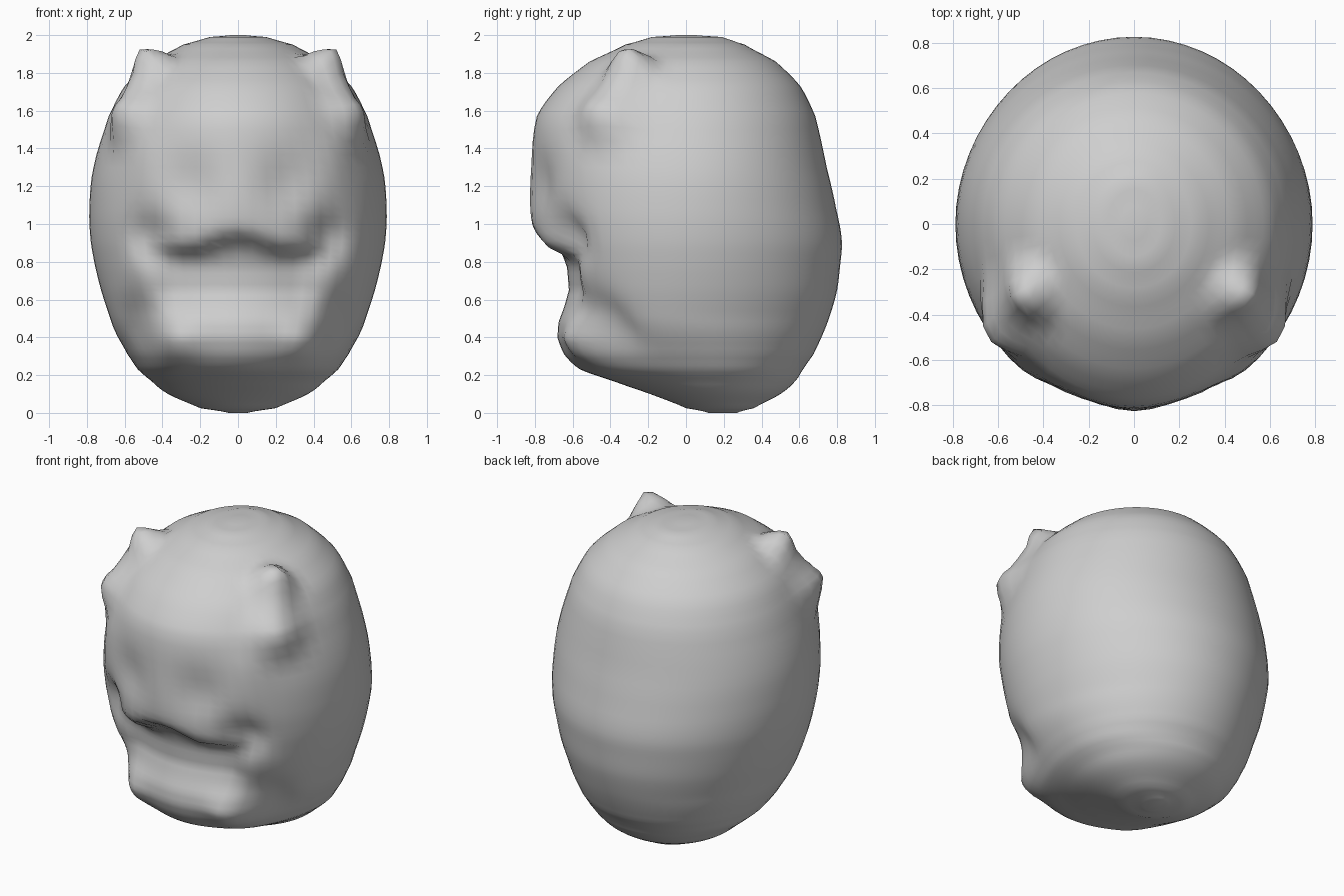
import bpy, bmesh, math
from mathutils import Vector

if "Cube" in bpy.data.objects:
    bpy.data.objects.remove(bpy.data.objects["Cube"])

# Height, half width, front y, back y of the head's cross-sections
ROWS = [
    (0.0, .05, .12, .27), (.025, .20, .0, .36), (.10, .37, -.19, .50),
    (.17, .46, -.39, .58), (.23, .53, -.56, .62), (.31, .585, -.645, .675),
    (.43, .65, -.69, .73), (.54, .69, -.72, .77), (.65, .725, -.745, .80),
    (.77, .755, -.77, .815), (.91, .78, -.80, .825), (1.08, .787, -.825, .795),
    (1.30, .765, -.82, .745), (1.57, .685, -.79, .685), (1.73, .60, -.675, .605),
    (1.86, .46, -.51, .475), (1.95, .29, -.32, .31), (1.99, .15, -.18, .19),
    (2.0, .04, -.05, .05)]
SEGMENTS, STEPS = 64, 4

# Depth of the central mouth recess by height
RECESS = [(.40, 0), (.48, .03), (.56, .08), (.65, .125), (.77, .14), (.84, .13),
          (.90, .10), (.96, .01), (1.0, 0)]

# Soft face features: x, z, x radius, z radius, push in y (+ is a hollow)
FEATURES = [
    (.25, 1.20, .13, .16, .05),    # eye sockets
    (.47, .93, .09, .13, .10),     # cheek hollows
    (.53, .48, .09, .17, .08),     # hollows beside the jaw
    (.35, .36, .11, .13, -.07),    # jaw corners
    (.53, 1.42, .09, .18, -.03)]   # outer brow

# Pointed bumps: base, reach, offset
BUMPS = [
    (Vector((.48, -.31, 1.81)), .17, Vector((.06, -.03, .16))),
    (Vector((.60, -.42, 1.60)), .22, Vector((.08, -.09, .03)))]


def spline(a, b, c, d, t):
    return .5 * (2 * b + (c - a) * t + (2 * a - 5 * b + 4 * c - d) * t * t
                 + (3 * b - a - 3 * c + d) * t ** 3)


def dense_rows():
    rows = []
    for i in range(len(ROWS) - 1):
        p = [ROWS[min(max(i + k, 0), len(ROWS) - 1)] for k in (-1, 0, 1, 2)]
        for s in range(STEPS):
            t = s / STEPS
            row = [spline(*v, t) for v in zip(*p)]
            row[0] = ROWS[i][0] + (ROWS[i + 1][0] - ROWS[i][0]) * t
            rows.append(row)
    rows.append(list(ROWS[-1]))
    return rows


def recess(z):
    for (z0, d0), (z1, d1) in zip(RECESS, RECESS[1:]):
        if z0 <= z < z1:
            return d0 + (d1 - d0) * (z - z0) / (z1 - z0)
    return 0


def sculpt(p):
    side = -1 if p.x < 0 else 1
    x, z = abs(p.x), p.z
    if p.y < -.1:
        fade = min(1, (-.1 - p.y) / .25)
        for fx, fz, rx, rz, push in FEATURES:
            p.y += fade * push * math.exp(-((x - fx) / rx) ** 2 - ((z - fz) / rz) ** 2)
        # mouth recess with an arched upper edge
        drop = .07 * min(1, (x / .2) ** 2) * max(0, min(1, (z - .75) / .1))
        inside = max(0, min(1, (.52 - x) / .22))
        p.y += recess(z + drop) * inside * inside * (3 - 2 * inside)
    m = Vector((x, p.y, p.z))
    for base, reach, offset in BUMPS:
        m += offset * max(0, 1 - (m - base).length / reach)
    return Vector((m.x * side if x > 1e-6 else 0, m.y, m.z))


# Head: loft of the cross-sections
bm = bmesh.new()
rings = []
for z, w, f, b in dense_rows():
    cy = .2 * max(0, 1 - z / .5)
    ring = []
    for k in range(SEGMENTS):
        a = 2 * math.pi * k / SEGMENTS
        c = math.cos(a)
        y = cy + ((b - cy) * c if c > 0 else (cy - f) * c)
        ring.append(bm.verts.new(sculpt(Vector((w * math.sin(a), y, z)))))
    rings.append(ring)
for lo, hi in zip(rings, rings[1:]):
    for k in range(SEGMENTS):
        n = (k + 1) % SEGMENTS
        bm.faces.new((lo[k], lo[n], hi[n], hi[k]))
bm.faces.new(rings[0])
bm.faces.new(rings[-1])
bmesh.ops.recalc_face_normals(bm, faces=bm.faces)
for face in bm.faces:
    face.smooth = True

mesh = bpy.data.meshes.new("head")
bm.to_mesh(mesh)
bm.free()
head = bpy.data.objects.new("head", mesh)
bpy.context.collection.objects.link(head)

grey = bpy.data.materials.new("plain grey")
grey.diffuse_color = (.62, .62, .62, 1)
grey.use_nodes = True
grey.node_tree.nodes["Principled BSDF"].inputs["Base Color"].default_value = grey.diffuse_color
mesh.materials.append(grey)
